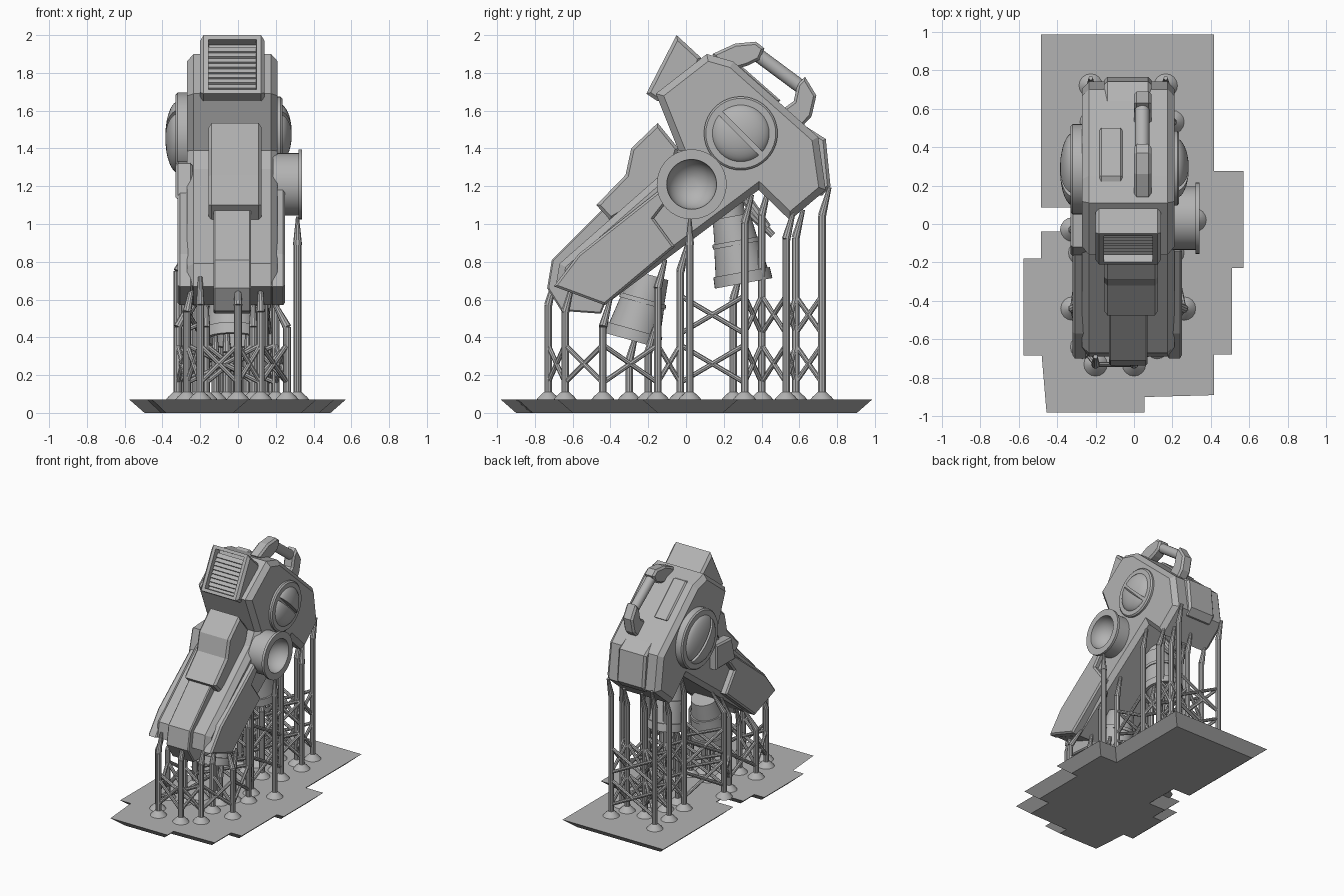
import bpy, bmesh, math
from mathutils import Vector, Matrix

cube = bpy.data.objects.get("Cube")
if cube:
    bpy.data.objects.remove(cube)

grey = bpy.data.materials.new("plain_grey")
grey.use_nodes = True
COLOUR = (0.45, 0.45, 0.45, 1)
grey.diffuse_color = COLOUR
grey.node_tree.nodes["Principled BSDF"].inputs["Base Color"].default_value = COLOUR
CX = -0.03  # centre plane of the body


def finish(name, bm, smooth=False):
    bmesh.ops.recalc_face_normals(bm, faces=bm.faces)
    me = bpy.data.meshes.new(name)
    bm.to_mesh(me)
    bm.free()
    me.materials.append(grey)
    ob = bpy.data.objects.new(name, me)
    bpy.context.collection.objects.link(ob)
    if smooth:
        bpy.ops.object.select_all(action='DESELECT')
        ob.select_set(True)
        bpy.context.view_layer.objects.active = ob
        bpy.ops.object.shade_smooth_by_angle(angle=math.radians(35))
    return ob


def slab(name, x0, x1, profile, bevel=0.0, opening=None):
    """Side profile (y, z) extruded from x0 to x1, chamfered, with an optional recess."""
    bm = bmesh.new()
    face = bm.faces.new([bm.verts.new((x0, y, z)) for y, z in profile])
    ext = bmesh.ops.extrude_face_region(bm, geom=[face])["geom"]
    bmesh.ops.translate(bm, vec=(x1 - x0, 0, 0),
                        verts=[v for v in ext if isinstance(v, bmesh.types.BMVert)])
    bmesh.ops.recalc_face_normals(bm, faces=bm.faces)
    if bevel:
        rim = [e for e in bm.edges if abs(e.verts[0].co.x - e.verts[1].co.x) < 1e-5]
        bmesh.ops.bevel(bm, geom=rim, offset=bevel, segments=1, affect='EDGES')
    if opening:
        bm.normal_update()
        front = max(bm.faces, key=lambda f: f.normal.dot(Vector(opening)) + f.calc_area())
        n = front.normal.copy()
        bmesh.ops.inset_region(bm, faces=[front], thickness=0.035)
        bmesh.ops.inset_region(bm, faces=[front], thickness=0.004)
        bmesh.ops.translate(bm, vec=n * -0.06, verts=front.verts)
    return finish(name, bm)


def lathe(name, points, loc, axis, sides=40, smooth=True):
    """Revolve (radius, distance) points about an axis from loc."""
    bm = bmesh.new()
    rings = [[bm.verts.new((r * math.cos(a), r * math.sin(a), h))
              for a in (math.tau * i / sides for i in range(sides))] for r, h in points]
    for low, high in zip(rings, rings[1:]):
        for i in range(sides):
            j = (i + 1) % sides
            bm.faces.new((low[i], low[j], high[j], high[i]))
    bm.faces.new(rings[0][::-1])
    bm.faces.new(rings[-1])
    rot = Vector(axis).to_track_quat('Z', 'Y').to_matrix().to_4x4()
    bmesh.ops.transform(bm, matrix=Matrix.Translation(loc) @ rot, verts=bm.verts)
    return finish(name, bm, smooth)


def rod(name, a, b, r0, r1, sides=10):
    a, b = Vector(a), Vector(b)
    return lathe(name, [(r0, 0), (r1, (b - a).length)], a, b - a, sides)


def slotted_dome(name, loc, side, radius, height):
    """Dome on the x axis, split by a diagonal slot."""
    for half in (1, -1):
        bm = bmesh.new()
        bmesh.ops.create_uvsphere(bm, u_segments=40, v_segments=20, radius=radius)
        for co, no in (((0, 0, 0), (0, 0, -1)), ((half * 0.013, 0, 0), (-half, 0, 0))):
            cut = bmesh.ops.bisect_plane(bm, geom=bm.verts[:] + bm.edges[:] + bm.faces[:],
                                         plane_co=co, plane_no=no, clear_outer=True)
            bmesh.ops.holes_fill(bm, edges=[e for e in cut["geom_cut"]
                                            if isinstance(e, bmesh.types.BMEdge)])
        bmesh.ops.scale(bm, vec=(1, 1, height / radius), verts=bm.verts)
        turn = Matrix.Rotation(math.radians(45), 4, 'X') @ Matrix.Rotation(side * math.pi / 2, 4, 'Y')
        spin = Matrix.Rotation(math.pi / 2, 4, 'Z')
        bmesh.ops.transform(bm, matrix=Matrix.Translation(loc) @ turn @ spin, verts=bm.verts)
        finish(name, bm, True)


# Main body: head and long sloping arm
slab("body", -0.27, 0.21, [(-0.16, 1.69), (0.11, 1.9), (0.25, 1.86), (0.7, 1.46), (0.74, 1.18),
                           (0.55, 1.02), (0.385, 1.18), (-0.43, 0.57), (-0.69, 0.67),
                           (-0.67, 0.79), (-0.1, 1.29), (-0.04, 1.39)], 0.035)
# Raised side plates on the arm
plate = [(-0.7, 0.67), (-0.57, 0.84), (-0.14, 1.18), (-0.1, 1.12), (-0.17, 1.03),
         (-0.06, 0.88), (-0.43, 0.57)]
for label, x0, x1 in (("left", 0.17, 0.25), ("right", -0.32, -0.24)):
    slab(label + "_arm_plate", x0, x1, plate, 0.012)
slab("right_side_block", -0.33, -0.24, [(-0.17, 1.13), (-0.12, 1.32), (0.08, 1.33), (0.08, 1.13)], 0.012)

# Front cover, nose strip, rear block, top ridge
slab("front_cover", -0.155, 0.125, [(-0.15, 1.535), (-0.29, 1.4), (-0.32, 1.26), (-0.475, 1.1),
                                    (-0.4, 1.02), (-0.1, 1.2), (-0.04, 1.4)], 0.016)
slab("nose_strip", -0.13, 0.07, [(-0.44, 1.08), (-0.71, 0.81), (-0.735, 0.66), (-0.66, 0.54),
                                 (-0.45, 0.525), (-0.3, 0.9)], 0.008)
slab("rear_block", -0.155, 0.09, [(0.63, 1.52), (0.74, 1.45), (0.765, 1.2), (0.72, 1.15), (0.6, 1.15)], 0.016)
slab("top_ridge", -0.18, -0.06, [(0.14, 1.85), (0.25, 1.875), (0.5, 1.655), (0.44, 1.6)], 0.01)

# Hooded sight with recessed slats
slab("sight_hood", -0.2, 0.14, [(-0.05, 2.0), (0.08, 1.88), (0.03, 1.66), (-0.15, 1.65), (-0.21, 1.69)],
     0.018, opening=(0, -0.89, 0.46))
along = Vector((0, 0.16, 0.31)).normalized()
inward = Vector((0, 0.89, -0.46))
for i in range(8):
    c = Vector((CX, -0.21, 1.69)) + along * (0.065 + 0.031 * i) + inward * 0.045
    bm = bmesh.new()
    bmesh.ops.create_cube(bm, size=1)
    rot = Matrix.Rotation(math.radians(-50), 4, 'X')
    bmesh.ops.transform(bm, matrix=Matrix.Translation(c) @ rot @ Matrix.Diagonal((0.26, 0.012, 0.035, 1)),
                        verts=bm.verts)
    finish("sight_slat", bm)

# Carry handle
slab("handle_front_mount", 0.0, 0.09, [(0.14, 1.9), (0.26, 1.955), (0.37, 1.965), (0.415, 1.93),
                                       (0.39, 1.87), (0.33, 1.84), (0.2, 1.8)], 0.014)
slab("handle_rear_mount", 0.0, 0.09, [(0.59, 1.74), (0.63, 1.78), (0.69, 1.68), (0.665, 1.57),
                                      (0.6, 1.5), (0.5, 1.6), (0.57, 1.65)], 0.014)
rod("handle_bar", (0.043, 0.34, 1.925), (0.043, 0.63, 1.71), 0.037, 0.037, 20)

# Side discs with slotted domes
lathe("left_disc", [(0.195, 0), (0.195, 0.035), (0.185, 0.045)], (0.19, 0.29, 1.48), (1, 0, 0))
slotted_dome("left_dome", (0.215, 0.29, 1.48), 1, 0.157, 0.07)
lathe("right_disc", [(0.235, 0), (0.235, 0.07), (0.225, 0.08)], (-0.25, 0.285, 1.46), (-1, 0, 0))
slotted_dome("right_dome", (-0.315, 0.285, 1.46), -1, 0.19, 0.07)

# Side barrel with a bowl in its mouth
bowl = [(0.132 * math.cos(a), 0.155 - 0.13 * math.sin(a))
        for a in (math.pi / 2 * i / 8 for i in range(8))]
lathe("side_barrel", [(0.165, 0), (0.165, 0.135), (0.185, 0.135), (0.185, 0.155)] + bowl,
      (0.185, 0.03, 1.21), (1, 0, 0))

# Two nozzles hanging beneath
cup = [(0.1, 0), (0.115, 0.13), (0.125, 0.13), (0.128, 0.155), (0.12, 0.155), (0.14, 0.3),
       (0.152, 0.3), (0.155, 0.36), (0.13, 0.36), (0.1, 0.2)]
lathe("front_nozzle", cup, (CX, -0.19, 0.73), (0, -0.27, -0.96))
lathe("rear_nozzle", cup, (CX, 0.24, 1.04), (0, 0.18, -0.98))
lathe("rear_nozzle_neck", [(0.08, 0), (0.08, 0.2)], (CX, 0.21, 1.2), (0, 0.15, -0.98))
rod("trigger_upper", (CX, 0.32, 1.13), (CX, 0.43, 0.98), 0.03, 0.025)
rod("trigger_lower", (CX, 0.34, 1.06), (CX, 0.46, 0.94), 0.025, 0.018)


def underside(y):
    if y < -0.43:
        return 0.57 - (y + 0.43) * 0.4
    if y < 0.385:
        return 0.57 + (y + 0.43) * 0.75
    return 1.18 - (y - 0.385) * 0.97 if y < 0.55 else 1.02 + (y - 0.55) * 0.85


def column(x, y, top):
    """Foot, shaft and tapered tip leaning in under the body."""
    lathe("support_foot", [(0.065, 0), (0.05, 0.02), (0.022, 0.045)], (x, y, 0.065), (0, 0, 1), 16)
    neck = (x, y, top - 0.12)
    rod("support_shaft", (x, y, 0.08), neck, 0.021, 0.021)
    tip_x = max(-0.24, min(0.18, x))
    rod("support_tip", neck, (tip_x, y + 0.04, top + 0.03), 0.023, 0.011)


# Support columns, grouped in rows along the length
rows = [(-0.73, (-0.2, 0.0)), (-0.64, (-0.27, 0.12)), (-0.44, (-0.32, -0.17, 0.08, 0.26)),
        (-0.15, (-0.28, 0.2)), (-0.03, (-0.32, 0.14)), (0.31, (-0.2, 0.17)),
        (0.4, (-0.1, 0.06)), (0.53, (-0.22, 0.2)), (0.58, (-0.04, 0.12)), (0.72, (-0.225, 0.165))]
for y, xs in rows:
    for x in xs:
        column(x, y, underside(y))
# Short columns that hold the nozzles
for y, top, xs in ((-0.3, 0.4, (-0.12, 0.05)), (-0.2, 0.44, (-0.06, 0.1)), (0.25, 0.72, (-0.1, 0.04))):
    for x in xs:
        column(x, y, top)
# Straight prop under the barrel
lathe("barrel_prop_foot", [(0.065, 0), (0.05, 0.02), (0.022, 0.045)], (0.315, 0.02, 0.065), (0, 0, 1), 16)
rod("barrel_prop", (0.315, 0.02, 0.08), (0.315, 0.02, 0.89), 0.021, 0.021)
rod("barrel_prop_tip", (0.315, 0.02, 0.89), (0.315, 0.02, 1.04), 0.024, 0.008)

# Cross braces across each row and between neighbouring rows
for k, (y, xs) in enumerate(rows):
    levels = (0.16,) if y < -0.03 else (0.16, 0.42)
    links = [((a, y), (b, y)) for a, b in zip(xs, xs[1:])]
    if k + 1 < len(rows):
        y2, xs2 = rows[k + 1]
        links += [((xs[0], y), (xs2[0], y2)), ((xs[-1], y), (xs2[-1], y2))]
    for (ax, ay), (bx, by) in links:
        for z in levels:
            rise = 0.2
            rod("brace", (ax, ay, z), (bx, by, z + rise), 0.013, 0.013, 8)
            rod("brace", (ax, ay, z + rise), (bx, by, z), 0.013, 0.013, 8)

# Stepped base plate, undercut on every edge
outline = [(-0.485, 0.985), (0.415, 0.985), (0.415, 0.275), (0.57, 0.275), (0.57, -0.23), (0.51, -0.23),
           (0.51, -0.68), (0.415, -0.68), (0.415, -0.89), (0.055, -0.9), (0.055, -0.98), (-0.455, -0.98),
           (-0.48, -0.685), (-0.575, -0.685), (-0.575, -0.18), (-0.485, -0.18), (-0.485, -0.04),
           (-0.33, -0.04), (-0.33, 0.085), (-0.485, 0.085)]
bm = bmesh.new()
pts = [Vector(p) for p in outline]
tops, lows = [], []
for i, p in enumerate(pts):
    d0 = (p - pts[i - 1]).normalized()
    d1 = (pts[(i + 1) % len(pts)] - p).normalized()
    n0, n1 = Vector((d0.y, -d0.x)), Vector((d1.y, -d1.x))
    q = p + (n0 + n1) * 0.08 / (1 + n0.dot(n1))
    tops.append(bm.verts.new((p.x, p.y, 0.07)))
    lows.append(bm.verts.new((q.x, q.y, 0)))
bm.faces.new(tops)
bm.faces.new(lows)
for i in range(len(pts)):
    bm.faces.new((tops[i - 1], tops[i], lows[i], lows[i - 1]))
finish("base_plate", bm)
